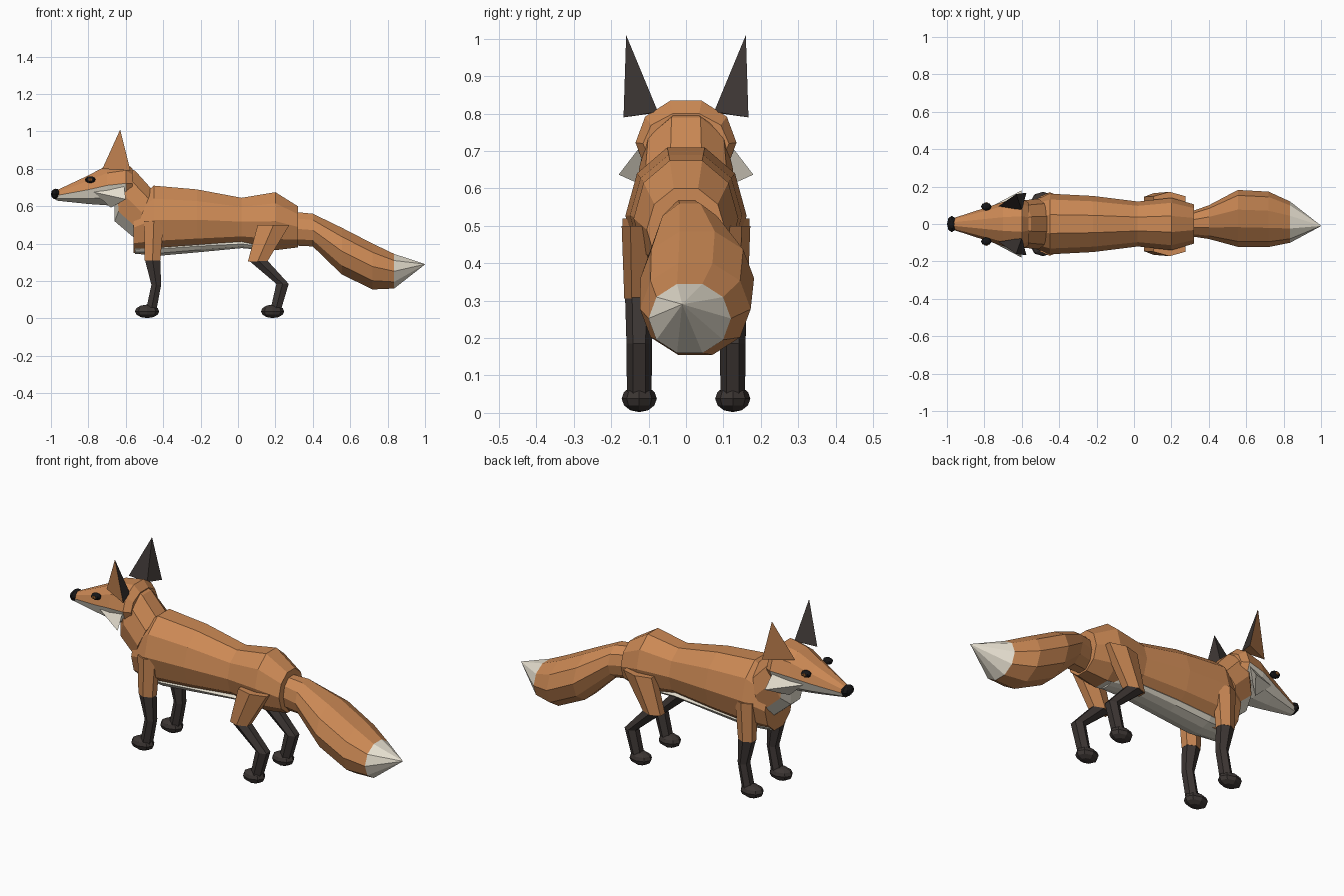
import bpy, bmesh, math
from mathutils import Vector, Matrix

if "Cube" in bpy.data.objects:
    bpy.data.objects.remove(bpy.data.objects["Cube"])


def material(name, rgb):
    m = bpy.data.materials.new(name)
    m.diffuse_color = (*rgb, 1)
    m.use_nodes = True
    m.node_tree.nodes["Principled BSDF"].inputs["Base Color"].default_value = m.diffuse_color
    return m


ORANGE = material("orange fur", (0.60, 0.25, 0.09))
CREAM = material("cream fur", (0.78, 0.73, 0.62))
DARK = material("dark fur", (0.045, 0.036, 0.033))
BLACK = material("black", (0.008, 0.008, 0.009))
BROWN = material("amber", (0.25, 0.09, 0.02))


def finish(name, bm, mats):
    bmesh.ops.remove_doubles(bm, verts=bm.verts, dist=0.0005)
    bmesh.ops.recalc_face_normals(bm, faces=bm.faces)
    me = bpy.data.meshes.new(name)
    bm.to_mesh(me)
    bm.free()
    for m in mats:
        me.materials.append(m)
    ob = bpy.data.objects.new(name, me)
    bpy.context.collection.objects.link(ob)
    return ob


def loft(name, rings, mats, n=10, paint=lambda i, k: 0):
    """Each ring: top x, top z, bottom x, bottom z, half width, centre y."""
    bm = bmesh.new()
    angles = [2 * math.pi * k / n for k in range(n)]
    peak = max(math.sin(a) for a in angles)
    loops = []
    for xt, zt, xb, zb, w, yc in rings:
        loop = []
        for a in angles:
            s = math.sin(a) / peak
            loop.append(bm.verts.new(((xt + xb) / 2 + s * (xt - xb) / 2,
                                      yc + w * math.cos(a),
                                      (zt + zb) / 2 + s * (zt - zb) / 2)))
        loops.append(loop)
    for i in range(len(loops) - 1):
        for k in range(n):
            j = (k + 1) % n
            f = bm.faces.new((loops[i][k], loops[i][j], loops[i + 1][j], loops[i + 1][k]))
            f.material_index = paint(i, k)
    for idx, i in ((0, 0), (-1, len(loops) - 2)):
        f = bm.faces.new(loops[idx])
        f.material_index = paint(i, 2)
    return finish(name, bm, mats)


def upright(x, zt, zb, w, yc=0):
    return (x, zt, x, zb, w, yc)


def flat(x, z, rx, ry, y):
    return (x + rx, z, x - rx, z, ry, y)


def blob(name, centre, size, mat, u=8, v=6):
    bm = bmesh.new()
    mtx = Matrix.Translation(centre) @ Matrix.Diagonal((*size, 1))
    bmesh.ops.create_uvsphere(bm, u_segments=u, v_segments=v, radius=1, matrix=mtx)
    return finish(name, bm, [mat])


def spike(name, base, tip, mats, paint):
    """Three-sided pointed tuft; paint gives the material of each side."""
    bm = bmesh.new()
    b = [bm.verts.new(p) for p in base]
    t = bm.verts.new(tip)
    for k in range(3):
        bm.faces.new((b[k], b[(k + 1) % 3], t)).material_index = paint[k]
    bm.faces.new(b)
    return finish(name, bm, mats)


# Torso with pale underside
loft("body", [upright(-0.56, 0.62, 0.35, 0.12), upright(-0.45, 0.71, 0.345, 0.162),
              upright(-0.22, 0.69, 0.365, 0.15), upright(0.02, 0.645, 0.39, 0.12),
              upright(0.20, 0.675, 0.365, 0.14), upright(0.32, 0.60, 0.38, 0.105)],
     [ORANGE, CREAM], paint=lambda i, k: int(k == 7 and i < 4))
loft("belly", [upright(-0.55, 0.40, 0.345, 0.07), upright(-0.40, 0.41, 0.337, 0.09),
               upright(-0.20, 0.42, 0.355, 0.085), upright(0.02, 0.42, 0.376, 0.075),
               upright(0.17, 0.40, 0.362, 0.05)], [CREAM])

# Neck and pale throat
loft("neck", [(-0.565, 0.795, -0.66, 0.60, 0.115, 0), (-0.55, 0.79, -0.66, 0.52, 0.125, 0),
              (-0.46, 0.69, -0.56, 0.435, 0.135, 0)],
     [ORANGE, CREAM], paint=lambda i, k: int(k in (6, 7, 8)))

# Bushy tail swinging to one side, with pale tip
loft("tail", [upright(0.30, 0.57, 0.39, 0.065), upright(0.40, 0.56, 0.385, 0.09, 0.01),
              upright(0.555, 0.485, 0.235, 0.152, 0.03), upright(0.72, 0.40, 0.155, 0.148, 0.025),
              upright(0.835, 0.345, 0.16, 0.11, 0.01), upright(1.0, 0.291, 0.289, 0.001, -0.01)],
     [ORANGE, CREAM], paint=lambda i, k: int(i == 4))

# Head with pale jaw, and nose
loft("head", [upright(-0.97, 0.685, 0.63, 0.03), upright(-0.80, 0.765, 0.612, 0.085),
              upright(-0.70, 0.818, 0.605, 0.118), upright(-0.60, 0.835, 0.61, 0.135),
              upright(-0.565, 0.80, 0.64, 0.115)],
     [ORANGE, CREAM], paint=lambda i, k: int(k >= 5 and i < 3))
blob("nose", (-0.974, 0, 0.665), (0.026, 0.044, 0.029), BLACK)

for side, label in ((1, "left"), (-1, "right")):
    def at(x, y, z):
        return Vector((x, y * side, z))

    # Cheek tuft, ear and eye
    spike(label + "_cheek", [at(-0.77, 0.09, 0.675), at(-0.61, 0.12, 0.715), at(-0.68, 0.08, 0.592)],
          at(-0.60, 0.18, 0.637), [CREAM], (0, 0, 0))
    spike(label + "_ear", [at(-0.725, 0.095, 0.80), at(-0.575, 0.167, 0.79), at(-0.60, 0.075, 0.805)],
          at(-0.63, 0.16, 1.01), [ORANGE, DARK], (0, 1, 1))
    blob(label + "_eye", at(-0.79, 0.093, 0.742), (0.028, 0.022, 0.018), BLACK)
    blob(label + "_iris", at(-0.79, 0.110, 0.742), (0.012, 0.007, 0.010), BROWN, 6, 4)

    # Front leg
    y = 0.125 * side
    loft(label + "_front_upper_leg", [flat(-0.45, 0.52, 0.052, 0.045, y * 1.0),
                                      flat(-0.457, 0.31, 0.042, 0.04, y)], [ORANGE], n=6)
    loft(label + "_front_lower_leg", [flat(-0.457, 0.315, 0.041, 0.038, y), flat(-0.437, 0.18, 0.026, 0.034, y),
                                      flat(-0.465, 0.04, 0.028, 0.033, y)], [DARK], n=6)
    blob(label + "_front_paw", (-0.486, y, 0.038), (0.065, 0.047, 0.036), DARK)

    # Hind leg
    loft(label + "_thigh", [flat(0.19, 0.50, 0.085, 0.047, y), flat(0.105, 0.305, 0.052, 0.04, y)],
         [ORANGE], n=6)
    loft(label + "_hind_lower_leg", [flat(0.105, 0.312, 0.05, 0.038, y), flat(0.238, 0.185, 0.033, 0.034, y),
                                     flat(0.20, 0.04, 0.028, 0.033, y)], [DARK], n=6)
    blob(label + "_hind_paw", (0.185, y, 0.038), (0.062, 0.047, 0.036), DARK)
